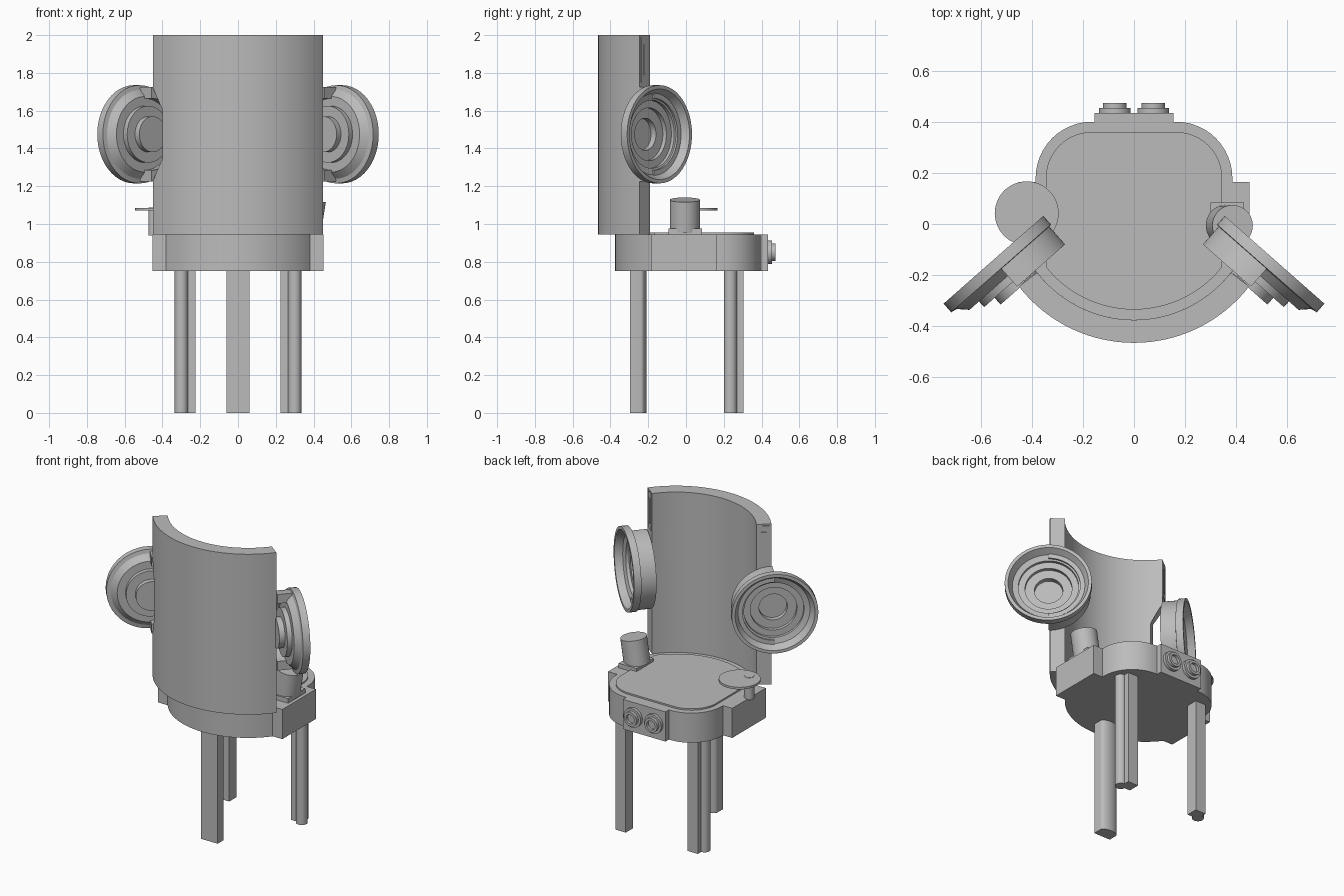
import bpy, bmesh, math
from math import sin, cos, pi, radians
from mathutils import Matrix, Vector

if "Cube" in bpy.data.objects:
    bpy.data.objects.remove(bpy.data.objects["Cube"], do_unlink=True)

grey = bpy.data.materials.new("plain_grey")
grey.use_nodes = True
grey.diffuse_color = (0.5, 0.5, 0.5, 1)
grey.node_tree.nodes["Principled BSDF"].inputs["Base Color"].default_value = (0.5, 0.5, 0.5, 1)


def finish(bm, name, matrix=Matrix()):
    bm.transform(matrix)
    bmesh.ops.recalc_face_normals(bm, faces=bm.faces)
    mesh = bpy.data.meshes.new(name)
    bm.to_mesh(mesh)
    bm.free()
    mesh.materials.append(grey)
    ob = bpy.data.objects.new(name, mesh)
    bpy.context.collection.objects.link(ob)
    smooth(ob)
    return ob


def smooth(ob):
    bpy.ops.object.select_all(action='DESELECT')
    ob.select_set(True)
    bpy.context.view_layer.objects.active = ob
    bpy.ops.object.shade_smooth_by_angle(angle=radians(30))


def box(name, x0, x1, y0, y1, z0, z1, matrix=Matrix()):
    bm = bmesh.new()
    bmesh.ops.create_cube(bm, size=1)
    m = Matrix.Translation(((x0 + x1) / 2, (y0 + y1) / 2, (z0 + z1) / 2))
    m = m @ Matrix.Diagonal((abs(x1 - x0), y1 - y0, z1 - z0, 1))
    return finish(bm, name, matrix @ m)


def extrude(name, outline, z0, z1):
    bm = bmesh.new()
    face = bm.faces.new([bm.verts.new((x, y, z0)) for x, y in outline])
    new = bmesh.ops.extrude_face_region(bm, geom=[face])["geom"]
    bmesh.ops.translate(bm, verts=[v for v in new if isinstance(v, bmesh.types.BMVert)],
                        vec=(0, 0, z1 - z0))
    return finish(bm, name)


def lathe(name, profile, matrix, start=0, sweep=2 * pi, closed=False):
    """Spin (radius, height) points around local z."""
    bm = bmesh.new()
    vs = [bm.verts.new((r * cos(start), r * sin(start), h)) for r, h in profile]
    edges = [bm.edges.new(p) for p in zip(vs, vs[1:])]
    if closed:
        edges.append(bm.edges.new((vs[-1], vs[0])))
    bmesh.ops.spin(bm, geom=vs + edges, cent=(0, 0, 0), axis=(0, 0, 1),
                   angle=sweep, steps=48)
    bmesh.ops.remove_doubles(bm, verts=bm.verts, dist=0.0001)
    bmesh.ops.holes_fill(bm, edges=[e for e in bm.edges if e.is_boundary], sides=0)
    return finish(bm, name, matrix)


def cylinder(name, r, h, matrix):
    return lathe(name, [(0, 0), (r, 0), (r, h), (0, h)], matrix)


def arc(cx, cy, r, a0, a1, n):
    return [(cx + r * cos(a0 + (a1 - a0) * i / n), cy + r * sin(a0 + (a1 - a0) * i / n))
            for i in range(n + 1)]


CY = 0.105            # centre of the seat and backrest curves


def seat_outline(inset):
    w, r, c = 0.385 - inset, 0.48 - inset, 0.22 - inset
    half = math.asin(w / r)
    pts = arc(0, CY, r, -pi / 2 - half, -pi / 2 + half, 32)
    pts += arc(w - c, 0.4 - inset - c, c, 0, pi / 2, 12)
    return pts + arc(c - w, 0.4 - inset - c, c, pi / 2, pi, 12)


# Seat and cushion
extrude("seat", seat_outline(0), 0.75, 0.945)
extrude("cushion", seat_outline(0.04), 0.94, 0.955)

# Curved backrest
half = math.asin(0.45 / 0.57)
backrest = extrude("backrest",
                   arc(0, CY, 0.57, -pi / 2 - half, -pi / 2 + half, 40)
                   + arc(0, CY, 0.48, -pi / 2 + half, -pi / 2 - half, 40), 0.945, 2.0)

# Stepped round speaker shell, depth measured behind its opening
shell = [(0, 0.15), (0.095, 0.15), (0.095, 0.115), (0.15, 0.115), (0.15, 0.085),
         (0.2, 0.085), (0.235, 0.05), (0.26, 0.045), (0.26, 0), (0.24, 0),
         (0.215, 0.045), (0.18, 0.055), (0.18, 0.075), (0.14, 0.075), (0.14, 0.1),
         (0.085, 0.1), (0.085, 0.135), (0, 0.135)]
along, facing = Vector((0.75, -0.66, 0)).normalized(), Vector((0.66, 0.75, 0)).normalized()
back = -facing
frame = Matrix((along, back.cross(along), back)).transposed().to_4x4()
frame = Matrix.Translation((0.55, -0.14, 1.475)) @ frame

for side, label in ((1, "left"), (-1, "right")):
    flip = Matrix.Diagonal((side, 1, 1, 1))
    # Speakers with a half casing beside the backrest
    lathe(label + "_speaker", shell, flip @ frame)
    lathe(label + "_speaker_casing",
          [(0.19, 0.04), (0.25, 0.04), (0.25, 0.14), (0.19, 0.14)],
          flip @ frame, pi / 2, pi, True)

    # Tapered notch in the backrest behind the speaker
    cutter = lathe("notch_cutter", [(0, 0.05), (0.27, 0.05), (0.27, 0.13), (0.13, 0.22), (0, 0.22)],
                   flip @ frame)
    cutter.hide_render = True
    mod = backrest.modifiers.new("notch", 'BOOLEAN')
    mod.operation, mod.solver, mod.object = 'DIFFERENCE', 'EXACT', cutter
    bpy.context.view_layer.objects.active = backrest
    bpy.ops.object.modifier_apply(modifier=mod.name)
    bpy.data.objects.remove(cutter, do_unlink=True)

    # Framed control panel on the end face of the backrest
    end = flip @ Matrix.Translation((0.414, -0.218, 1.87)) @ Matrix.Rotation(half - pi / 2, 4, 'Z')
    for name, w, h, t in (("panel", 0.033, 0.12, 0.004), ("slot", 0.017, 0.08, 0.008)):
        box(label + "_" + name, -w, w, -0.01, t, -h, h, end)

    # Armrest boxes
    box(label + "_side_box", 0.33, 0.452, -0.185, 0.165, 0.75, 0.945, flip)

    # Rear legs: square post with a round rod on the outer front corner
    box(label + "_rear_leg", 0.225, 0.3, 0.23, 0.305, 0, 0.75, flip)
    cylinder(label + "_rear_leg_rod", 0.035, 0.75, flip @ Matrix.Translation((0.3, 0.235, 0)))

    # Rear sockets
    socket = [(0, 0), (0.062, 0), (0.062, 0.02), (0.046, 0.02), (0.046, 0.04),
              (0.03, 0.04), (0.03, 0.022), (0, 0.022)]
    lathe(label + "_socket", socket,
          flip @ Matrix.Translation((0.075, 0.434, 0.85)) @ Matrix.Rotation(-pi / 2, 4, 'X'))
smooth(backrest)

# Front leg with a rounded back
extrude("front_leg", [(-0.06, -0.297), (0.06, -0.297)]
        + [(0.06 * cos(t * pi / 16), -0.24 + 0.03 * sin(t * pi / 16)) for t in range(17)], 0, 0.75)

# Rear socket panel
box("socket_panel", -0.155, 0.155, 0.36, 0.435, 0.75, 0.945)

# Leaning control stick on its base
box("stick_base", 0.3, 0.43, -0.093, 0.085, 0.94, 0.975)
cylinder("control_stick", 0.08, 0.165,
         Matrix.Translation((0.36, -0.006, 0.965)) @ Matrix.Rotation(radians(9), 4, 'Y'))

# Round side tray on a post
cylinder("tray", 0.125, 0.014, Matrix.Translation((-0.42, 0.042, 1.072)))
cylinder("tray_post", 0.03, 0.148, Matrix.Translation((-0.445, -0.022, 0.94)))
